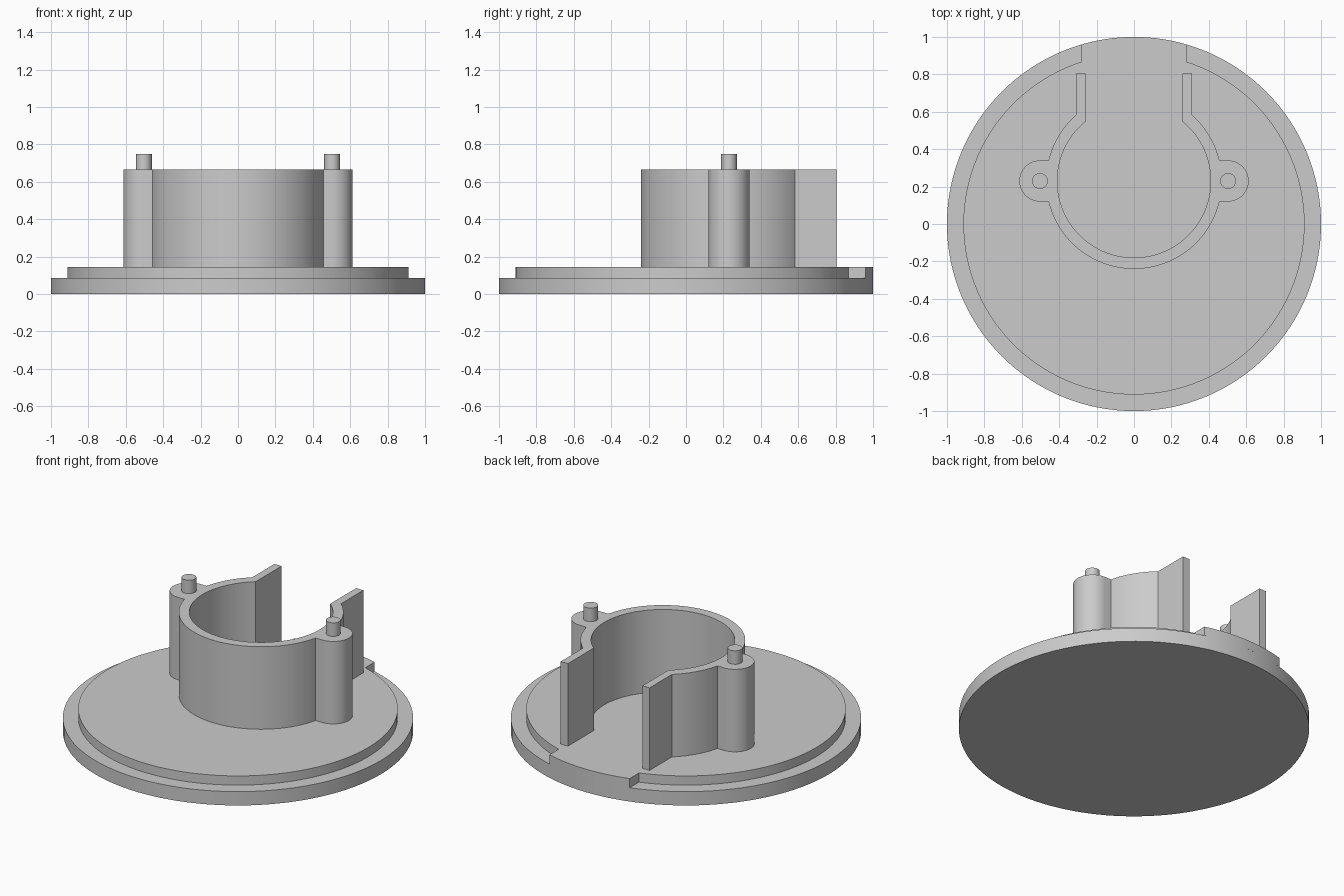
import bpy
import bmesh
from math import asin, acos, cos, sin, pi, tau

cube = bpy.data.objects.get("Cube")
if cube:
    bpy.data.objects.remove(cube, do_unlink=True)

grey = bpy.data.materials.new("plain grey")
grey.use_nodes = True
COLOUR = (0.6, 0.6, 0.6, 1)
grey.diffuse_color = COLOUR
grey.node_tree.nodes["Principled BSDF"].inputs["Base Color"].default_value = COLOUR

# Heights of the stacked levels
RIM_Z, FLOOR_Z, WALL_Z, PIN_Z = 0.087, 0.145, 0.665, 0.75


def arc(cx, cy, r, start, end, steps):
    """Points along a circular arc, both ends included."""
    angles = [start + (end - start) * i / steps for i in range(steps + 1)]
    return [(cx + r * cos(a), cy + r * sin(a)) for a in angles]


def mirrored(half):
    """Close a right-hand half outline whose two ends lie on x = 0."""
    return half + [(-x, y) for x, y in reversed(half[1:-1])]


def prism(name, outline, z0, z1):
    """Extrude a flat outline between two heights."""
    bm = bmesh.new()
    face = bm.faces.new([bm.verts.new((x, y, z0)) for x, y in outline])
    extruded = bmesh.ops.extrude_face_region(bm, geom=[face])["geom"]
    top = [v for v in extruded if isinstance(v, bmesh.types.BMVert)]
    bmesh.ops.translate(bm, vec=(0, 0, z1 - z0), verts=top)
    bmesh.ops.recalc_face_normals(bm, faces=bm.faces)
    mesh = bpy.data.meshes.new(name)
    bm.to_mesh(mesh)
    bm.free()
    mesh.materials.append(grey)
    obj = bpy.data.objects.new(name, mesh)
    bpy.context.collection.objects.link(obj)
    bpy.ops.object.select_all(action="DESELECT")
    obj.select_set(True)
    bpy.context.view_layer.objects.active = obj
    bpy.ops.object.shade_smooth_by_angle()
    return obj


# Round base plate
prism("base_plate", arc(0, 0, 1, 0, tau, 128)[:-1], 0, RIM_Z)

# Raised floor with a tab reaching the rim at the back
step_r, tab_x = 0.912, 0.28
floor_half = (arc(0, 0, step_r, -pi / 2, acos(tab_x / step_r), 64)
              + arc(0, 0, 1, acos(tab_x), pi / 2, 12))
prism("raised_floor", mirrored(floor_half), RIM_Z, FLOOR_Z)

# Open ring wall with side lugs and two straight arms
ring_y, outer_r, inner_r = 0.23, 0.47, 0.41
lug_x, lug_r = 0.503, 0.11
arm_out, arm_in, arm_end = 0.31, 0.26, 0.805
lug_angle = asin(lug_r / outer_r)
wall_half = (arc(0, ring_y, outer_r, -pi / 2, -lug_angle, 32)
             + arc(lug_x, ring_y, lug_r, -pi / 2, pi / 2, 24)
             + arc(0, ring_y, outer_r, lug_angle, acos(arm_out / outer_r), 16)
             + [(arm_out, arm_end), (arm_in, arm_end)]
             + arc(0, ring_y, inner_r, acos(arm_in / inner_r), -pi / 2, 56))
prism("ring_wall", mirrored(wall_half), FLOOR_Z, WALL_Z)

# Locating pins on the lugs
for side, sign in (("left", 1), ("right", -1)):
    prism(side + "_pin", arc(sign * lug_x, ring_y, 0.042, 0, tau, 32)[:-1], WALL_Z, PIN_Z)
